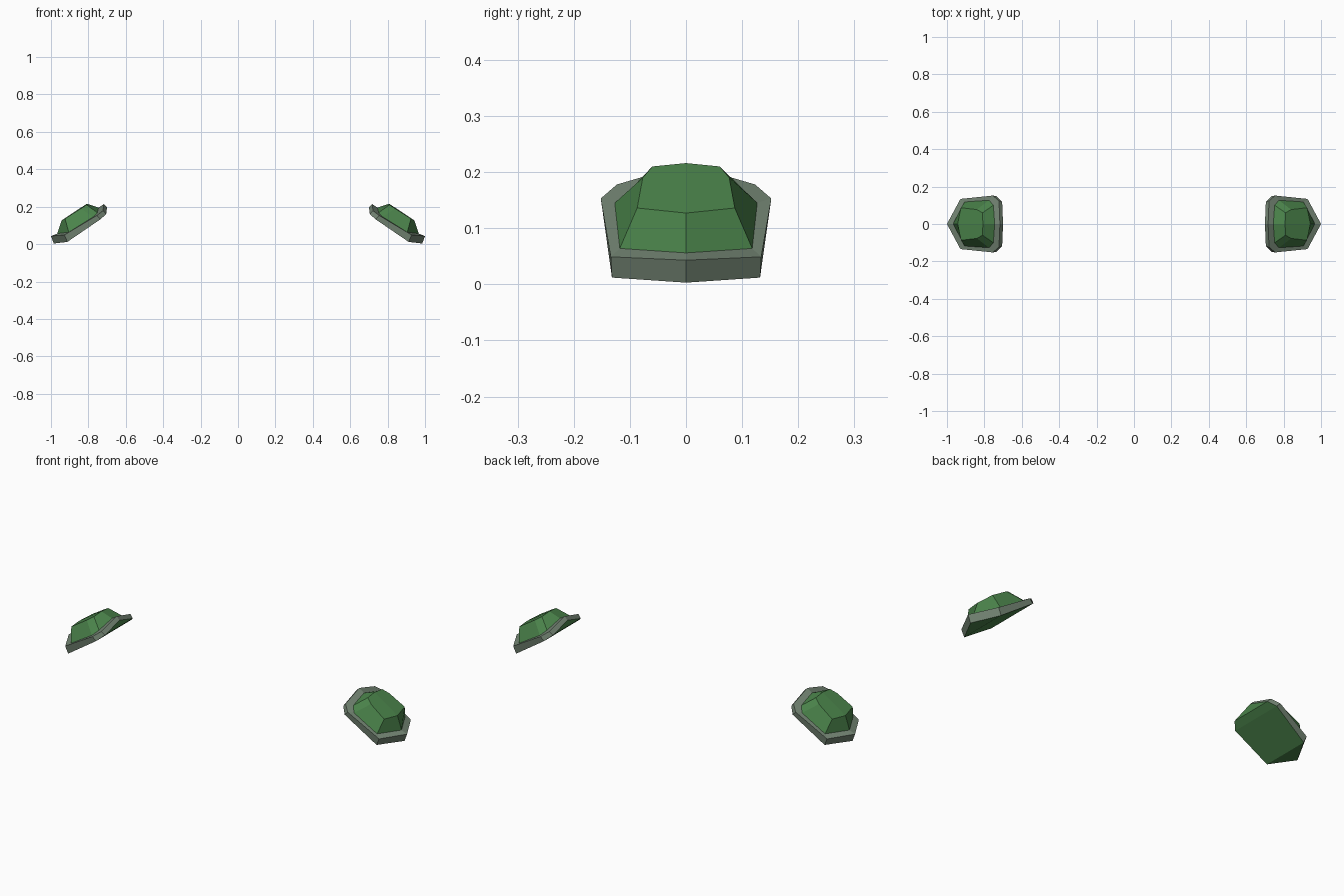
import bpy, bmesh

if "Cube" in bpy.data.objects:
    bpy.data.objects.remove(bpy.data.objects["Cube"])

def material(name, color):
    m = bpy.data.materials.new(name)
    m.diffuse_color = color
    m.use_nodes = True
    m.node_tree.nodes["Principled BSDF"].inputs["Base Color"].default_value = m.diffuse_color
    return m

rim_mat = material("rim_grey_green", (0.17, 0.23, 0.17, 1))
pad_mat = material("pad_green", (0.07, 0.23, 0.07, 1))

# Half outlines (x, y, z): outer tip, corner, side, back, inner end
rim_low = [(.985, 0, .003), (.912, .132, .012), (.735, .149, .133), (.705, .118, .160), (.70, 0, .197)]
rim_top = [(1.0, 0, .043), (.928, .134, .049), (.755, .152, .153), (.722, .123, .178), (.717, 0, .214)]
dome_base = [(.967, 0, .056), (.905, .118, .064), (.775, .127, .145), (.752, .100, .168), (.745, 0, .195)]
dome_top = [(.943, 0, .127), (.925, .087, .136), (.840, .077, .190), (.810, .060, .210), (.808, 0, .216)]

def full_loop(half):
    return half + [(x, -y, z) for x, y, z in half[-2:0:-1]]

def bridge(bm, a, b):
    n = len(a)
    for i in range(n):
        j = (i + 1) % n
        bm.faces.new((a[i], a[j], b[j], b[i]))

def finish(bm, name, mat):
    bmesh.ops.recalc_face_normals(bm, faces=bm.faces)
    mesh = bpy.data.meshes.new(name)
    bm.to_mesh(mesh)
    bm.free()
    mesh.materials.append(mat)
    ob = bpy.data.objects.new(name, mesh)
    bpy.context.collection.objects.link(ob)
    ob.modifiers.new("Mirror", "MIRROR").use_axis[0] = True
    return ob

def ring(bm, half):
    return [bm.verts.new(p) for p in full_loop(half)]

# Rim: outer wall and top lip, with the inner wall closing it
bm = bmesh.new()
low, top, base = (ring(bm, h) for h in (rim_low, rim_top, dome_base))
bridge(bm, low, top)
bridge(bm, top, base)
for f in bm.faces:
    f.normal_update()
finish(bm, "pad_rim", rim_mat)

# Dome: sloped walls and a two-part crown split on the centre line
bm = bmesh.new()
base, crown = ring(bm, dome_base), ring(bm, dome_top)
bridge(bm, base, crown)
bm.faces.new(crown[:5])
bm.faces.new(crown[4:] + crown[:1])
finish(bm, "pad_dome", pad_mat)

# Underside: strips across the lower rim
bm = bmesh.new()
v = ring(bm, rim_low)
bm.faces.new((v[0], v[7], v[1]))
bm.faces.new((v[1], v[7], v[6], v[2]))
bm.faces.new((v[2], v[6], v[5], v[3]))
bm.faces.new((v[3], v[5], v[4]))
for f in bm.faces:
    f.normal_update()
if bm.faces[:] and bm.faces[:][1].normal.z > 0:
    bmesh.ops.reverse_faces(bm, faces=bm.faces[:])
mesh = bpy.data.meshes.new("pad_underside")
bm.to_mesh(mesh)
bm.free()
mesh.materials.append(pad_mat)
under = bpy.data.objects.new("pad_underside", mesh)
bpy.context.collection.objects.link(under)
under.modifiers.new("Mirror", "MIRROR").use_axis[0] = True
